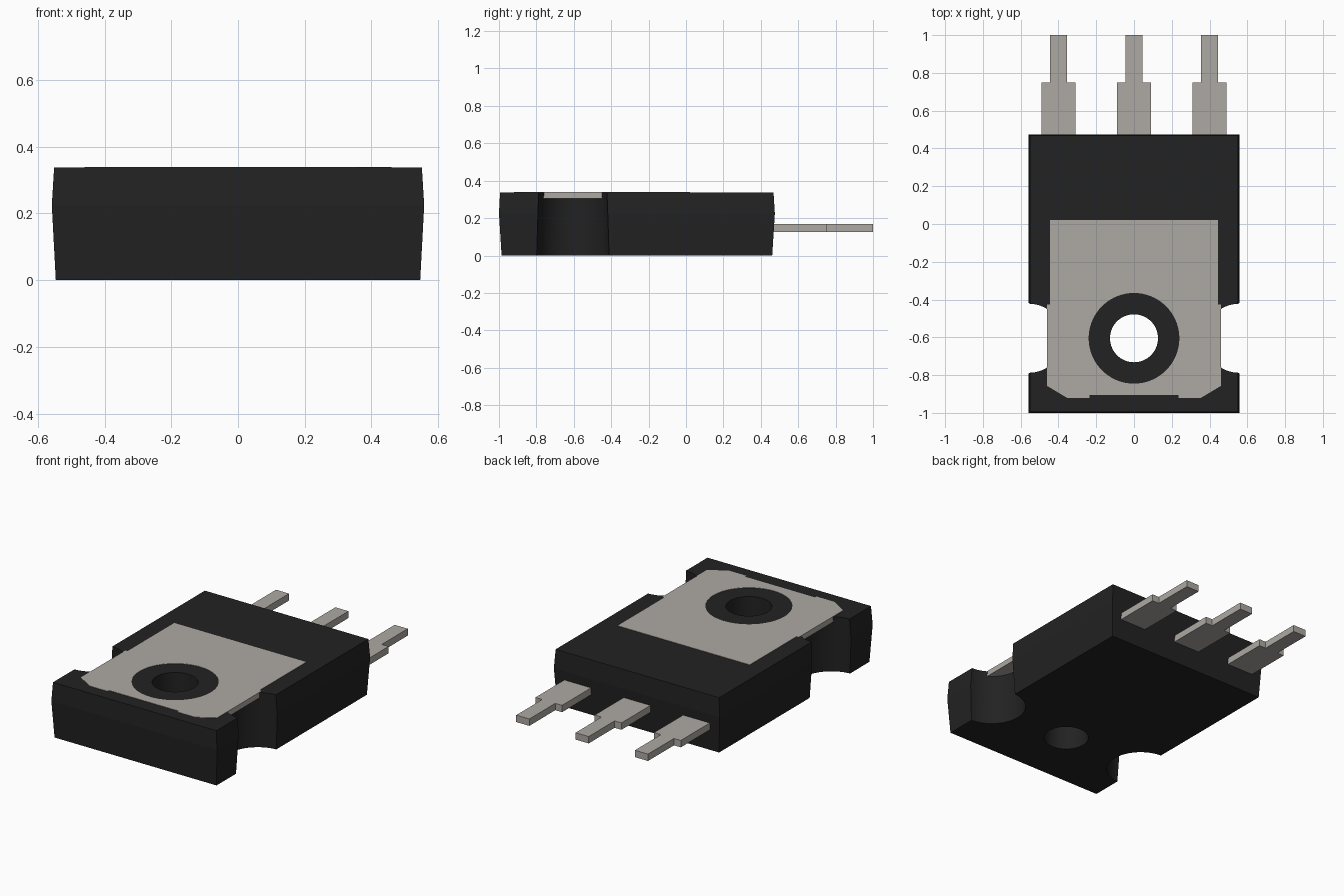
import bpy, bmesh, math

if "Cube" in bpy.data.objects:
    bpy.data.objects.remove(bpy.data.objects["Cube"], do_unlink=True)


def material(name, rgb):
    m = bpy.data.materials.new(name)
    m.diffuse_color = (*rgb, 1)
    m.use_nodes = True
    bsdf = m.node_tree.nodes["Principled BSDF"]
    bsdf.inputs["Base Color"].default_value = (*rgb, 1)
    bsdf.inputs["Roughness"].default_value = 0.6
    return m


BLACK = material("black plastic", (0.016, 0.016, 0.016))
METAL = material("tinned metal", (0.42, 0.395, 0.365))


def loft(name, rings, mat):
    """Closed solid through matching rings of points, bottom to top."""
    bm = bmesh.new()
    loops = [[bm.verts.new(p) for p in ring] for ring in rings]
    n = len(loops[0])
    for a, b in zip(loops, loops[1:]):
        for i in range(n):
            j = (i + 1) % n
            bm.faces.new((a[i], a[j], b[j], b[i]))
    bm.faces.new(loops[0][::-1])
    bm.faces.new(loops[-1])
    bmesh.ops.recalc_face_normals(bm, faces=bm.faces)
    me = bpy.data.meshes.new(name)
    bm.to_mesh(me)
    bm.free()
    me.materials.append(mat)
    ob = bpy.data.objects.new(name, me)
    bpy.context.collection.objects.link(ob)
    return ob


def prism(name, outline, z0, z1, mat):
    return loft(name, [[(x, y, z) for x, y in outline] for z in (z0, z1)], mat)


def cut_round(ob, x, y, r_low, r_high):
    """Cut a vertical, slightly tapered round opening through ob."""
    angles = [2 * math.pi * i / 96 for i in range(96)]
    cutter = loft("cutter", [[(x + r * math.cos(a), y + r * math.sin(a), z) for a in angles]
                             for r, z in ((r_low, -0.02), (r_high, 0.36))], ob.data.materials[0])
    cutter.hide_render = True
    mod = ob.modifiers.new("cut", "BOOLEAN")
    mod.operation, mod.solver, mod.object = "DIFFERENCE", "EXACT", cutter
    bpy.context.view_layer.objects.active = ob
    bpy.ops.object.modifier_apply(modifier=mod.name)
    bpy.data.objects.remove(cutter, do_unlink=True)


def smooth(ob):
    bpy.ops.object.select_all(action="DESELECT")
    ob.select_set(True)
    bpy.context.view_layer.objects.active = ob
    bpy.ops.object.shade_smooth_by_angle(angle=math.radians(5))


HOLE_Y = -0.605

# moulded body with drafted sides: half width, front y, back y, height
sections = [(0.546, -0.986, 0.461, 0), (0.558, -1.0, 0.475, 0.225), (0.551, -0.994, 0.468, 0.338)]
body = loft("package_body", [[(-w, f, z), (w, f, z), (w, b, z), (-w, b, z)]
                             for w, f, b, z in sections], BLACK)
cut_round(body, 0, HOLE_Y, 0.127, 0.127)
for side in (-1, 1):
    cut_round(body, side * 0.557, HOLE_Y, 0.195, 0.182)
smooth(body)

# heat tab, flush in the top face and bridging the side notches
half = [(0.235, -0.92), (0.355, -0.92), (0.46, -0.857), (0.46, -0.427), (0.445, -0.427), (0.445, 0.022)]
half.insert(0, (0.235, -0.906))
outline = half + [(-x, y) for x, y in reversed(half)]
tab = prism("heat_tab", outline, 0.306, 0.340, METAL)
cut_round(tab, 0, HOLE_Y, 0.24, 0.24)
smooth(tab)

# three stepped leads
for label, x in (("right", -0.4), ("middle", 0), ("left", 0.4)):
    edge = [(0.09, 0.44), (0.09, 0.75), (0.044, 0.75), (0.044, 1.0)]
    pts = [(x + dx, y) for dx, y in edge] + [(x - dx, y) for dx, y in reversed(edge)]
    prism(label + "_lead", pts, 0.127, 0.169, METAL)
